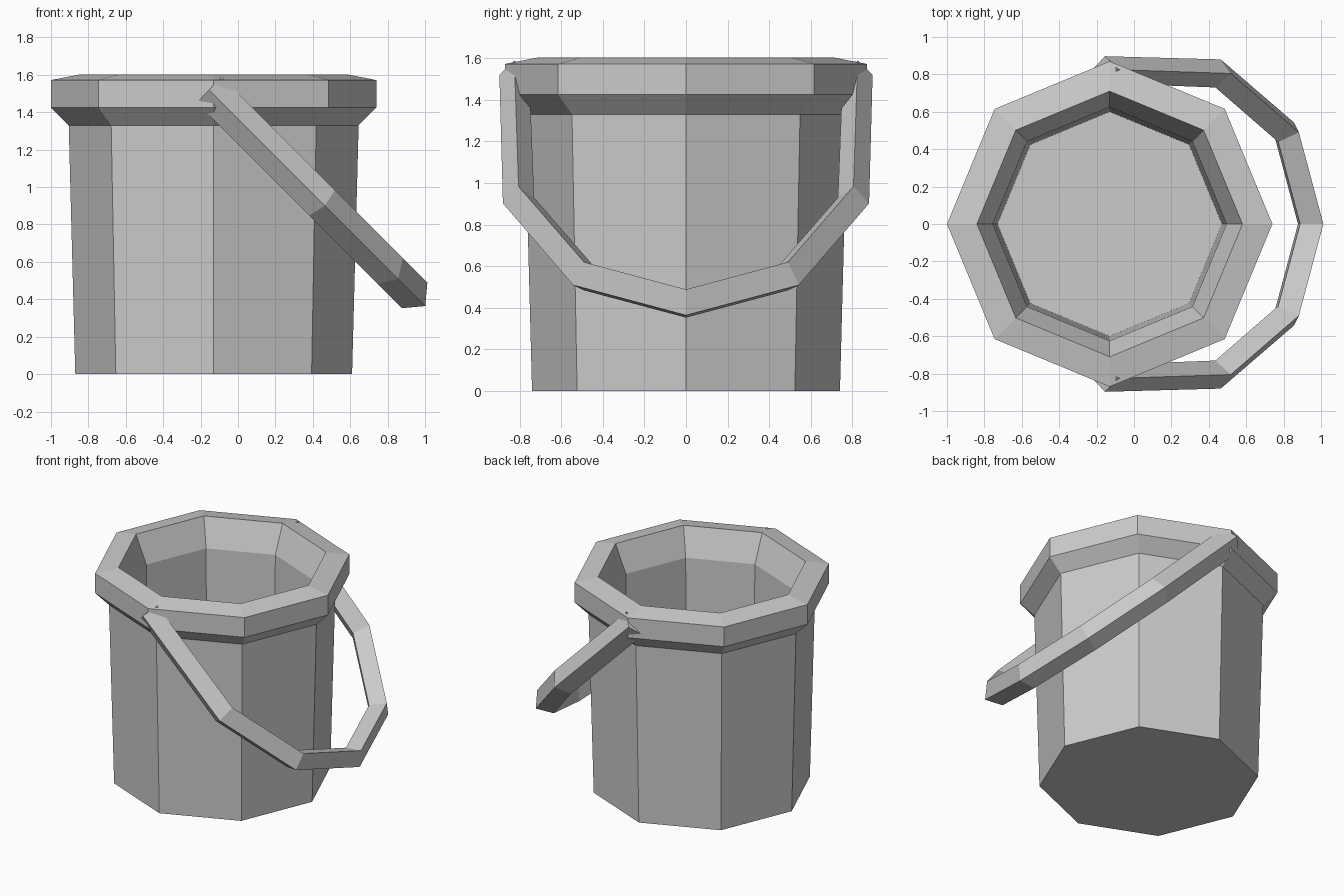
import bpy, bmesh
from math import cos, sin, pi, sqrt
from mathutils import Vector

if "Cube" in bpy.data.objects:
    bpy.data.objects.remove(bpy.data.objects["Cube"])


def make_object(name, rings, closed):
    """Skin a list of point rings; closed joins last ring to first, else caps both ends."""
    bm = bmesh.new()
    loops = [[bm.verts.new(p) for p in ring] for ring in rings]
    for a, b in zip(loops, loops[1:]):
        n = len(a)
        for i in range(n):
            j = (i + 1) % n
            bm.faces.new((a[i], a[j], b[j], b[i]))
    if not closed:
        bm.faces.new(loops[0])
        bm.faces.new(loops[-1])
    bmesh.ops.recalc_face_normals(bm, faces=bm.faces)
    mesh = bpy.data.meshes.new(name)
    bm.to_mesh(mesh)
    bm.free()
    obj = bpy.data.objects.new(name, mesh)
    bpy.context.collection.objects.link(obj)
    return obj


# Bucket: octagonal profile, outside bottom up over the rim and down to the inner floor
CX = -0.13
profile = [(0.74, 0), (0.775, 1.33), (0.87, 1.425), (0.87, 1.572),
           (0.71, 1.603), (0.625, 1.40), (0.60, 0.14)]
make_object("bucket", [[(CX + r * cos(k * pi / 4), r * sin(k * pi / 4), z)
                        for k in range(8)] for r, z in profile], False)

# Handle: square bar set on its corner, hanging in a plane tilted 45 degrees
pivot = Vector((-0.155, 0, 1.52))
down = Vector((1, 0, -1)) / sqrt(2)
normal = Vector((1, 0, 1)) / sqrt(2)
side = Vector((0, 1, 0))
# centre (y, distance down) and outward mitre offset (y, down)
half = [(0.825, 0.0, 0.072, 0.0), (0.805, 0.855, 0.075, 0.02),
        (0.49, 1.37, 0.052, 0.06), (0.0, 1.555, 0.0, 0.08)]
path = half + [(-y, s, -oy, os) for y, s, oy, os in reversed(half[:-1])]
rings = []
for y, s, oy, os in path:
    c = pivot + side * y + down * s
    out = side * oy + down * os
    rings.append([c + normal * 0.096, c + out, c - normal * 0.096, c - out])
make_object("handle", rings, False)
